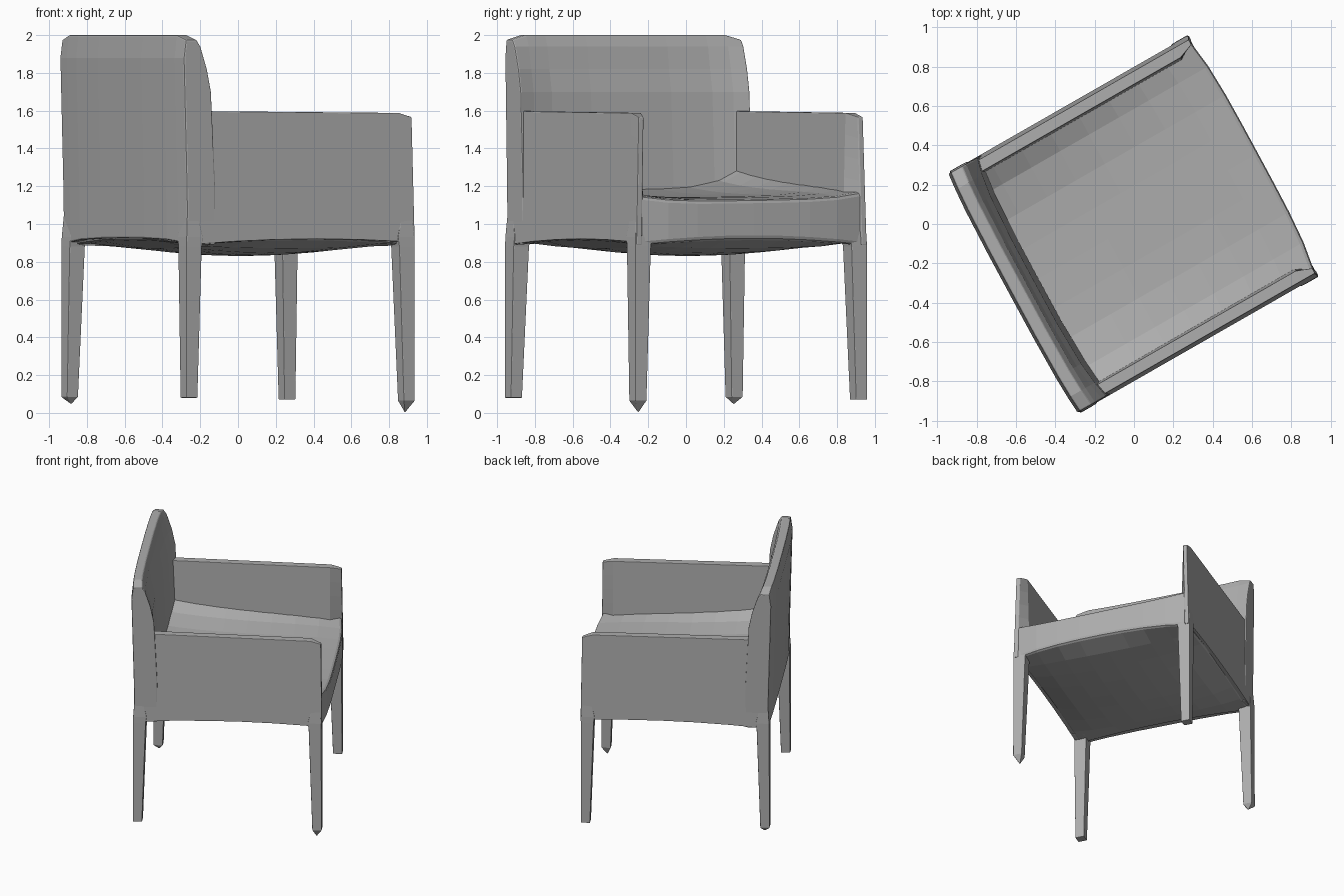
import bpy, bmesh, math
from mathutils import Matrix

cube = bpy.data.objects.get("Cube")
if cube:
    bpy.data.objects.remove(cube, do_unlink=True)

# Plan frame: forward axis and sideways axis of the slightly skewed seat plan
FRAME = Matrix(((0.868, -0.476, 0, 0), (0.497, 0.880, 0, 0),
                (0, 0, 1, 0), (0, 0, 0, 1)))
LONG, WIDE = 0.697, 0.698  # half depth and half width at the legs

grey = bpy.data.materials.new("warm_grey")
grey.use_nodes = True
COLOUR = (0.42, 0.42, 0.42, 1)
grey.diffuse_color = COLOUR
grey.node_tree.nodes["Principled BSDF"].inputs["Base Color"].default_value = COLOUR


def finish(name, bm, bevel):
    """Set the part in the plan frame and link it."""
    bmesh.ops.recalc_face_normals(bm, faces=bm.faces[:])
    bm.transform(FRAME)
    mesh = bpy.data.meshes.new(name)
    bm.to_mesh(mesh)
    bm.free()
    mesh.materials.append(grey)
    obj = bpy.data.objects.new(name, mesh)
    bpy.context.collection.objects.link(obj)
    mod = obj.modifiers.new("soft_edges", 'BEVEL')
    mod.width = bevel
    mod.segments = 2
    mod.limit_method = 'ANGLE'
    mod.angle_limit = math.radians(40)


def shaped_box(name, cuts, shape, bevel):
    """Subdivided box whose points (-1..1 on each axis) are placed by shape."""
    bm = bmesh.new()
    bmesh.ops.create_cube(bm, size=2)
    bmesh.ops.subdivide_edges(bm, edges=bm.edges[:], cuts=cuts, use_grid_fill=True)
    for v in bm.verts:
        v.co = shape(*v.co)
    finish(name, bm, bevel)


def bridge(bm, rings):
    for r, s in zip(rings, rings[1:]):
        for i in range(len(r)):
            j = (i + 1) % len(r)
            bm.faces.new((r[i], r[j], s[j], s[i]))


def mix(a, b, t):
    return a + (b - a) * t


# Seat: dished top rising to back and arms, bowed front, sagging underside
def seat_shape(a, b, c):
    dome = max((1 - a * a) * (1 - b * b), 0)
    edge = a * a * (1 - b * b) + b * b * (1 - a * a)
    u = mix(-0.66, 0.69, (a + 1) / 2) + 0.035 * (1 - b ** 4) * max(a, 0)
    back = (1 - a) / 2
    top = 1.145 - 0.015 * max(a, 0) ** 4 + 0.05 * back ** 4
    top += b ** 4 * (0.03 + 0.11 * back) + 0.01 * b
    bottom = 0.885 + 0.035 * edge - 0.055 * dome ** 0.6
    return u, 0.677 * b, mix(bottom, top, (c + 1) / 2)


shaped_box("seat", 7, seat_shape, 0.02)


# Backrest: side profile drawn out across the width, hollowed between the wings
def make_back():
    profile = [(-0.685, 0.89), (-0.69, 1.2), (-0.708, 1.88), (-0.695, 2.0),
               (-0.63, 2.0), (-0.605, 1.94), (-0.565, 1.82), (-0.54, 1.7),
               (-0.535, 1.6), (-0.515, 1.2), (-0.515, 0.89)]
    bm = bmesh.new()
    rings = []
    for s in (-1, -0.87, -0.7, -0.35, 0, 0.35, 0.7, 0.87, 1):
        mid = 1 - s ** 4
        ring = []
        for u, z in profile:
            if u > -0.66:
                u -= (0.02 if z > 1.9 else 0.045) * mid
            else:
                u -= 0.018 * mid
            if z < 0.9:
                z += 0.035 * mid
            elif z > 1.97 and abs(s) == 1:
                z -= 0.025
            ring.append(bm.verts.new((u, 0.69 * s, z)))
        rings.append(ring)
    bridge(bm, rings)
    bm.faces.new(rings[0])
    bm.faces.new(rings[-1])
    finish("backrest", bm, 0.008)


make_back()

# Arm panels: mirrored, thinner towards the top, pinched at the front corner
for side, label in ((1, "left"), (-1, "right")):
    def arm_shape(a, b, c, side=side):
        t = (c + 1) / 2
        pinch = max(a * 3 - 2, 0)
        if pinch > 0:
            u = mix(0.61, 0.70 - 0.01 * t, pinch)
        else:
            u = mix(-0.66, 0.61, (a + 1) * 0.6)
        outer = 0.693 - 0.018 * t
        inner = outer - mix(mix(0.095, 0.06, t), 0.03, pinch)
        z = mix(0.89 + 0.03 * (1 - a * a), 1.592 - 0.006 * a - 0.02 * pinch, t)
        return u, side * mix(inner, outer, (b + 1) / 2), z

    shaped_box(label + "_arm", 5, arm_shape, 0.01)


# Legs: tapered posts flush with the corners, two ending in a point
def make_leg(name, front, side, foot, tip):
    bm = bmesh.new()
    rings = []
    for z, width, inset in ((foot, 0.068, 0.0), (0.88, 0.094, 0.001),
                            (0.93, 0.1, 0.002), (1.1, 0.05, 0.014)):
        lo, hi = inset, inset + width
        rings.append([bm.verts.new((front * (LONG - p), side * (WIDE - q), z))
                      for p, q in ((lo, lo), (hi, lo), (hi, hi), (lo, hi))])
    bridge(bm, rings)
    bm.faces.new(rings[-1])
    if tip is None:
        bm.faces.new(rings[0])
    else:
        point = bm.verts.new((front * (LONG - 0.04), side * (WIDE - 0.04), tip))
        for i in range(4):
            bm.faces.new((rings[0][i], rings[0][(i + 1) % 4], point))
    finish(name, bm, 0.004)


make_leg("front_right_leg", 1, -1, 0.065, 0.0)
make_leg("front_left_leg", 1, 1, 0.07, None)
make_leg("back_right_leg", -1, -1, 0.08, None)
make_leg("back_left_leg", -1, 1, 0.085, 0.045)
